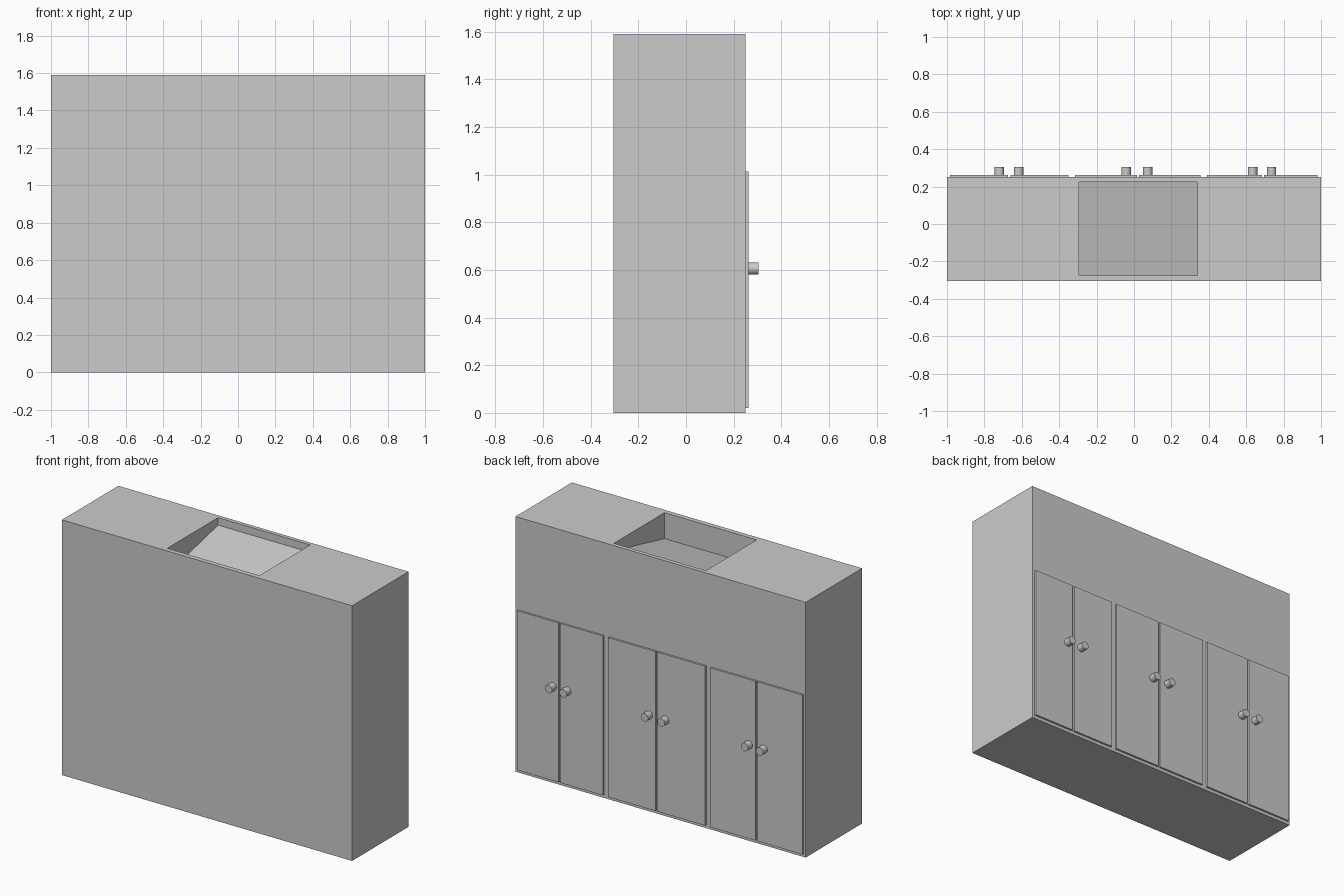
import bpy, bmesh, math

if "Cube" in bpy.data.objects:
    bpy.data.objects.remove(bpy.data.objects["Cube"])

TOP = 1.59
Y_FRONT, Y_BACK = -0.305, 0.25
DOOR_Y = 0.262


def extrude_profile(name, points, direction):
    """Extrude a flat outline along a direction into a closed solid."""
    bm = bmesh.new()
    face = bm.faces.new([bm.verts.new(p) for p in points])
    ext = bmesh.ops.extrude_face_region(bm, geom=[face])
    verts = [g for g in ext["geom"] if isinstance(g, bmesh.types.BMVert)]
    bmesh.ops.translate(bm, verts=verts, vec=direction)
    bmesh.ops.recalc_face_normals(bm, faces=bm.faces)
    mesh = bpy.data.meshes.new(name)
    bm.to_mesh(mesh)
    bm.free()
    obj = bpy.data.objects.new(name, mesh)
    bpy.context.collection.objects.link(obj)
    return obj


# Cabinet body
body = extrude_profile("cabinet_body",
                       [(-1, Y_FRONT, 0), (1, Y_FRONT, 0), (1, Y_BACK, 0), (-1, Y_BACK, 0)],
                       (0, 0, TOP))

# Basin with a sloping floor, cut into the top
cutter = extrude_profile("basin_cutter",
                         [(-0.295, -0.275, 1.428), (-0.295, 0.225, 1.543),
                          (-0.295, 0.225, 1.7), (-0.295, -0.275, 1.7)],
                         (0.635, 0, 0))
cutter.hide_render = True
cut = body.modifiers.new("basin", "BOOLEAN")
cut.object = cutter
cut.operation = "DIFFERENCE"
cut.solver = "EXACT"
bpy.context.view_layer.objects.active = body
body.select_set(True)
bpy.ops.object.modifier_apply(modifier=cut.name)
bpy.data.objects.remove(cutter)


def door(name, x0, x1):
    z0, z1 = 0.02, 1.013
    extrude_profile(name, [(x0, Y_BACK, z0), (x1, Y_BACK, z0), (x1, Y_BACK, z1), (x0, Y_BACK, z1)],
                    (0, DOOR_Y - Y_BACK, 0))


def knob(name, x):
    bpy.ops.mesh.primitive_cylinder_add(vertices=32, radius=0.025, depth=0.043,
                                        location=(x, DOOR_Y + 0.0215, 0.606),
                                        rotation=(math.pi / 2, 0, 0))
    bpy.context.object.name = name
    bpy.ops.object.shade_smooth_by_angle()


# Three door pairs: outer edges, seam centre, knob positions
pairs = {
    "left": (-0.985, -0.35, -0.667, -0.72, -0.617),
    "middle": (-0.315, 0.355, 0.022, -0.042, 0.073),
    "right": (0.39, 0.982, 0.69, 0.634, 0.735),
}
GAP = 0.006
for side, (x0, x1, seam, knob_a, knob_b) in pairs.items():
    door(f"{side}_door_a", x0, seam - GAP)
    door(f"{side}_door_b", seam + GAP, x1)
    knob(f"{side}_knob_a", knob_a)
    knob(f"{side}_knob_b", knob_b)
